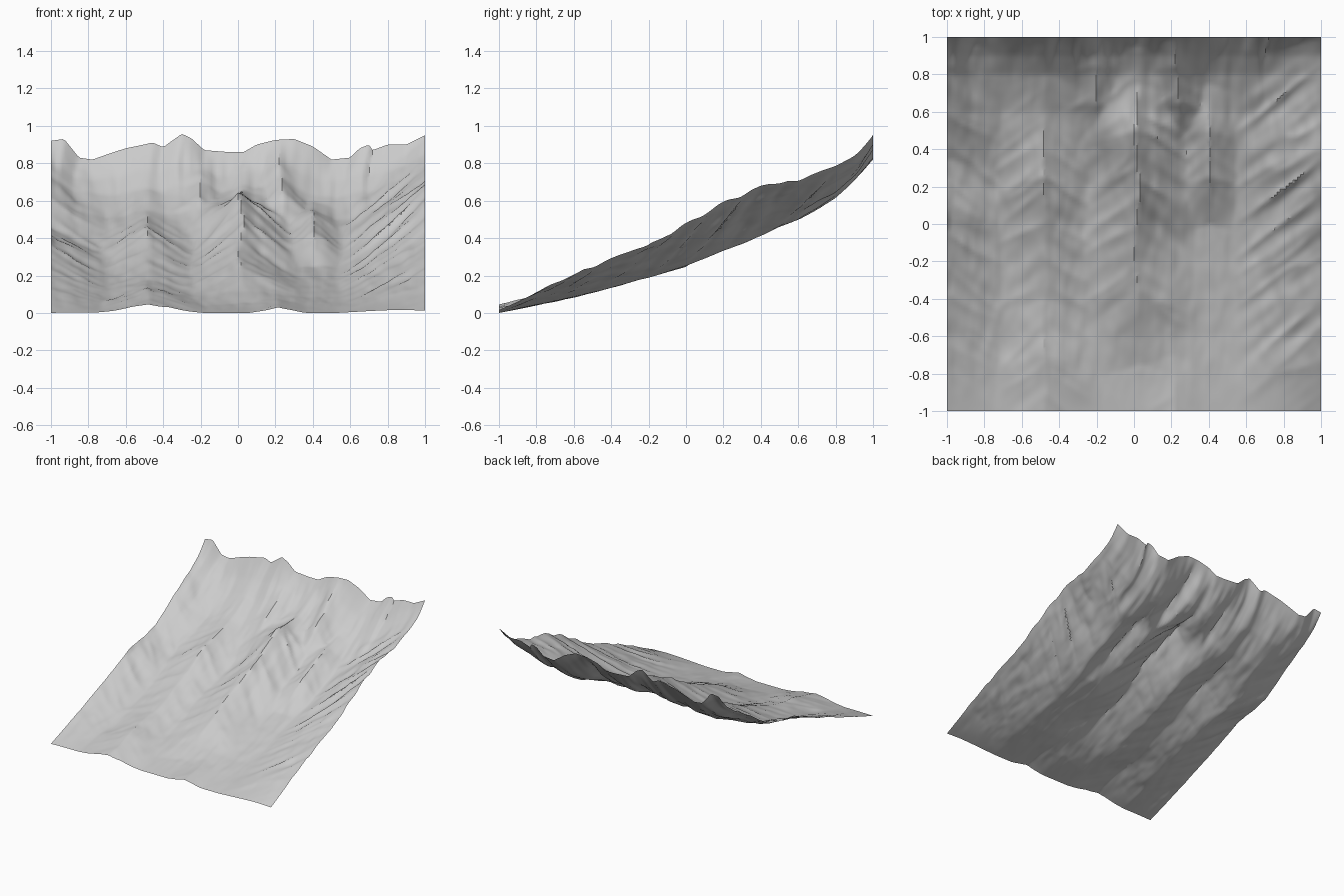
import bpy
from math import pi, sin, exp
from mathutils import Vector, noise

if "Cube" in bpy.data.objects:
    bpy.data.objects.remove(bpy.data.objects["Cube"])

N = 128  # grid cells per side


def lerp(keys, t):
    """Piecewise-linear curve through (position, value) keys."""
    if t <= keys[0][0]:
        return keys[0][1]
    for (a, va), (b, vb) in zip(keys, keys[1:]):
        if t <= b:
            return va + (vb - va) * (t - a) / (b - a)
    return keys[-1][1]


def rough(a, b, seed):
    """Layered noise, roughly -1..1."""
    return (noise.noise(Vector((a, b, seed))) +
            0.5 * noise.noise(Vector((2 * a, 2 * b, seed + 7))))


# Valley floor rising from front to back
FLOOR = [(-1, 0), (-.6, .083), (-.2, .19), (0, .25), (.2, .32), (.4, .405),
         (.6, .495), (.8, .615), (.9, .70), (.96, .765), (1, .81)]
# Skyline along the back edge
SKYLINE = [(-1, .92), (-.93, .93), (-.85, .83), (-.78, .82), (-.68, .85), (-.6, .87),
           (-.45, .89), (-.4, .87), (-.3, .95), (-.25, .93), (-.18, .87), (-.05, .86),
           (.03, .86), (.1, .9), (.2, .925), (.3, .93), (.4, .89), (.5, .82),
           (.6, .83), (.65, .88), (.7, .9), (.72, .87), (.8, .9), (.9, .9), (1, .95)]
# Ridges: crest x, half width, sweep of side spurs, crest height above the floor by y
RIDGES = [
    (1.0, .48, .75, [(-1, .012), (-.6, .12), (-.4, .15), (-.2, .17), (0, .22),
                     (.2, .26), (.4, .26), (.6, .2), (.8, .13), (1, 0)]),
    (-1.0, .34, .7, [(-1, 0), (-.5, .07), (.03, .13), (.35, .07), (.6, .11), (.85, .07), (1, 0)]),
    (.02, .32, .7, [(-.75, 0), (-.35, .09), (-.1, .12), (.15, .165), (.5, .19), (.75, .06), (.95, 0)]),
    (-.48, .30, .7, [(-1, .045), (-.7, .06), (-.4, .04), (-.1, .07), (.25, .115), (.5, .06), (.8, .02)]),
    (.39, .17, .8, [(.0, 0), (.25, .09), (.5, .08), (.75, 0)]),
    (.23, .16, .6, [(.45, 0), (.65, .1), (.85, .08), (1, 0)]),
    (-.22, .18, .6, [(.4, 0), (.65, .07), (.85, .06), (1, 0)]),
    (.2, .16, .7, [(-1, .03), (-.7, .015), (-.4, .025), (-.1, 0)]),
]


def ridge(x, y, index):
    cx, width, sweep, crest = RIDGES[index]
    cx += .03 * noise.noise(Vector((y * 3, index * 9.1, 0))) if abs(cx) < 1 else 0
    d = abs(x - cx)
    if d >= width:
        return 0
    side = index * 5.3 + (2.1 if x > cx else 0)
    source = y + sweep * d            # side spurs run downhill away from the crest
    spur = 1 - 2 * abs(rough(source * 5.5, d * 1.5, side))
    t = 1 - d / width
    height = lerp(crest, y + .3 * d) * t ** 1.35
    return height * (1 + .45 * spur * (1 - t) * min(1, d * 12) + .05 * spur)


def height(x, y):
    z = lerp(FLOOR, y)
    bumps = sorted((ridge(x, y, i) for i in range(len(RIDGES))), reverse=True)
    z += bumps[0] + .4 * bumps[1]
    # headwall buttresses fading down from the skyline
    fade = exp(-(1 - y) / .16)
    z += (lerp(SKYLINE, x + .03 * sin(9 * (1 - y))) - .81) * fade
    z += .028 * rough(x * 11, y * 2, 3) * exp(-(1 - y) / .35) * min(1, (1 - y) * 12)
    # fine gullies
    z += .006 * rough(x * 14, y * 5, 20) * min(1, (y + 1) * 4) * min(1, (1 - y) * 12)
    return max(0, z)


# Mountain slope sheet
step = 2 / N
verts = [(-1 + i * step, -1 + j * step, height(-1 + i * step, -1 + j * step))
         for j in range(N + 1) for i in range(N + 1)]
faces = [(k, k + 1, k + N + 2, k + N + 1)
         for j in range(N) for i in range(N) for k in [j * (N + 1) + i]]
mesh = bpy.data.meshes.new("mountain_slope")
mesh.from_pydata(verts, [], faces)
slope = bpy.data.objects.new("mountain_slope", mesh)
bpy.context.collection.objects.link(slope)
bpy.context.view_layer.objects.active = slope
slope.select_set(True)
bpy.ops.object.shade_smooth_by_angle(angle=pi / 6)
